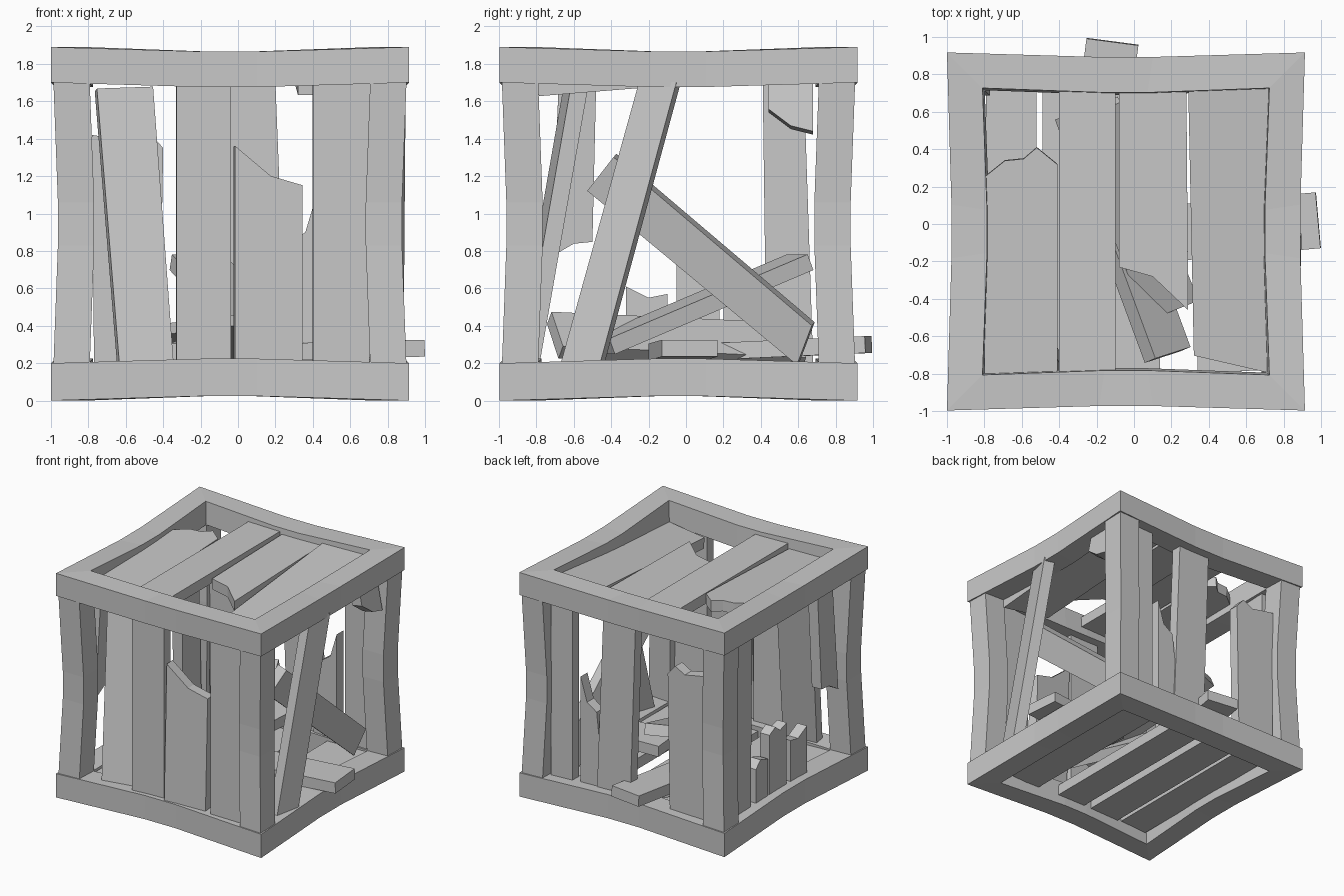
import bpy, bmesh, math
from mathutils import Vector

if "Cube" in bpy.data.objects:
    bpy.data.objects.remove(bpy.data.objects["Cube"], do_unlink=True)

wood = bpy.data.materials.new("grey_wood")
wood.use_nodes = True
grey = (0.58, 0.58, 0.58, 1)
wood.diffuse_color = grey
wood.node_tree.nodes["Principled BSDF"].inputs["Base Color"].default_value = grey

CENTRE = Vector((-0.043, -0.04, 0))
HALF, BEAM, SAG, LIP = 0.957, 0.19, 0.024, 0.012
LOW, HIGH, TOP = 0.19, 1.7, 1.89


def finish(name, bm):
    bmesh.ops.recalc_face_normals(bm, faces=bm.faces)
    mesh = bpy.data.meshes.new(name)
    bm.to_mesh(mesh)
    bm.free()
    mesh.materials.append(wood)
    obj = bpy.data.objects.new(name, mesh)
    bpy.context.collection.objects.link(obj)


def bow(t):
    return SAG * min(1, (1 - abs(t)) / 0.85)


def loft(bm, sections, closed):
    rows = [[bm.verts.new(p) for p in s] for s in sections]
    pairs = list(zip(rows, rows[1:]))
    if closed:
        pairs.append((rows[-1], rows[0]))
    else:
        bm.faces.new(rows[0])
        bm.faces.new(rows[-1])
    n = len(rows[0])
    for a, b in pairs:
        for i in range(n):
            j = (i + 1) % n
            bm.faces.new((a[i], a[j], b[j], b[i]))


# Square frame whose four sides sag towards the middle
def ring(name, z0, z1, way):
    inner = HALF - BEAM
    profile = ((HALF, z0), (HALF, z1), (inner - LIP * max(way, 0), z1), (inner + LIP * min(way, 0), z0))
    sections = []
    for k in range(4):
        c, s = round(math.cos(k * math.pi / 2)), round(math.sin(k * math.pi / 2))
        for t in (-1, -0.15, 0.15):
            b = bow(t)
            sec = []
            for r, z in profile:
                x, y = r - b, r * t
                sec.append(CENTRE + Vector((c * x - s * y, s * x + c * y, z + way * b)))
            sections.append(sec)
    bm = bmesh.new()
    loft(bm, sections, True)
    finish(name, bm)


ring("bottom_frame", 0, 0.2, 1)
ring("top_frame", HIGH, TOP, -1)

# Corner posts, pinched inwards at half height
for side_x, x_name in ((-1, "right"), (1, "left")):
    for side_y, y_name in ((-1, "front"), (1, "back")):
        sections = []
        for t in (-1, -0.15, 0.15, 1):
            r = 0.847 - bow(t)
            mid = CENTRE + Vector((side_x * r, side_y * r, 0.945 + 0.765 * t))
            sections.append([mid + Vector((u, v, 0)) * 0.097
                             for u, v in ((-1, -1), (1, -1), (1, 1), (-1, 1))])
        bm = bmesh.new()
        loft(bm, sections, False)
        finish(f"{y_name}_{x_name}_post", bm)

PLANES = {
    "front": lambda u, v, d: (u, d, v),
    "side": lambda u, v, d: (d, u, v),
    "flat": lambda u, v, d: (u, v, d),
}


# Plank cut from an outline in one of the crate's planes, tilted by lean and twist
def plank(name, plane, depth, outline, lean=0, twist=0, thick=0.09):
    place = PLANES[plane]
    mu = sum(p[0] for p in outline) / len(outline)
    mv = sum(p[1] for p in outline) / len(outline)
    sections = []
    for side in (-thick / 2, thick / 2):
        sections.append([place(u - twist * side, v - lean * side,
                               depth + side + lean * (v - mv) + twist * (u - mu))
                         for u, v in outline])
    bm = bmesh.new()
    loft(bm, sections, False)
    finish(name, bm)


# Front planks
F = -0.89
plank("front_plank_leaning", "front", -0.72,
      [(-0.64, LOW), (-0.35, LOW), (-0.46, 1.67), (-0.76, 1.66)], lean=0.185, twist=0.13)
plank("front_plank_upright", "front", F,
      [(-0.33, LOW), (-0.04, LOW), (-0.04, HIGH), (-0.33, HIGH)], twist=0.04)
plank("front_plank_broken", "front", F + 0.01,
      [(-0.02, LOW), (0.34, LOW), (0.34, 1.15), (0.17, 1.2), (-0.02, 1.36)], lean=0.03, twist=0.1)
plank("front_plank_end", "front", F,
      [(0.4, LOW), (0.7, LOW), (0.71, HIGH), (0.4, HIGH)], twist=0.04)

# Back planks
B = 0.77
plank("back_plank_broken", "front", B,
      [(-0.77, LOW), (-0.42, LOW), (-0.4, 1.35), (-0.47, 1.43), (-0.56, 1.38), (-0.66, 1.4), (-0.78, 1.42)])
plank("back_plank_leaning", "front", B, [(-0.05, LOW), (0.26, LOW), (0.2, HIGH), (-0.1, HIGH)])
plank("back_plank_split", "front", B - 0.01,
      [(0.2, LOW), (0.42, LOW), (0.42, 1.1), (0.36, 0.9), (0.27, 0.84)])
plank("back_plank_end", "front", B, [(0.49, LOW), (0.69, LOW), (0.69, HIGH), (0.49, HIGH)])

# Left side planks
L = 0.82
plank("left_plank_leaning", "side", L,
      [(-0.66, LOW), (-0.45, LOW), (-0.04, HIGH), (-0.24, HIGH)], lean=-0.06, twist=0.25)
plank("left_plank_stub", "side", L - 0.02,
      [(0.44, HIGH), (0.44, 1.55), (0.56, 1.46), (0.68, 1.43), (0.68, HIGH)], lean=-0.2)
plank("left_plank_fallen", "side", 0.65,
      [(-0.52, 1.13), (-0.38, 1.31), (0.68, 0.41), (0.6, 0.2)], lean=0.2, twist=0.17)

# Right side planks
R = -0.86
plank("right_plank_hanging", "side", R,
      [(-0.72, 0.77), (-0.6, 0.84), (-0.5, 0.85), (-0.48, HIGH), (-0.68, HIGH)], lean=0.03)
plank("right_plank_upright", "side", R, [(0.43, LOW), (0.68, LOW), (0.63, HIGH), (0.41, HIGH)])
plank("right_stub_low", "side", R, [(0.2, LOW), (0.36, LOW), (0.36, 0.5), (0.3, 0.56), (0.2, 0.53)])
plank("right_stub_tall", "side", R,
      [(-0.05, LOW), (0.18, LOW), (0.18, 0.72), (0.1, 0.76), (0.04, 0.71), (-0.05, 0.74)])
plank("right_stub_ragged", "side", R,
      [(-0.32, LOW), (-0.1, LOW), (-0.1, 0.57), (-0.2, 0.55), (-0.32, 0.61)])

# Top planks
T = 1.79
plank("top_plank_broken", "flat", T - 0.01,
      [(-0.8, -0.82), (-0.41, -0.82), (-0.41, 0.32), (-0.52, 0.41), (-0.59, 0.35), (-0.69, 0.34), (-0.79, 0.26)],
      lean=0.04)
plank("top_plank_full", "flat", T, [(-0.4, -0.8), (-0.1, -0.8), (-0.1, 0.73), (-0.4, 0.73)])
plank("top_plank_snapped", "flat", T - 0.03,
      [(-0.08, 0.73), (-0.08, -0.23), (0.1, -0.28), (0.29, -0.46), (0.28, 0.73)], lean=0.02)
plank("top_plank_slanted", "flat", T - 0.055,
      [(0.32, -0.7), (0.71, -0.79), (0.72, 0.74), (0.29, 0.73)], lean=0.08)

# Floor planks
for i, (x0, x1) in enumerate(((-0.79, -0.52), (-0.49, -0.2), (-0.13, 0.14), (0.34, 0.7))):
    plank(f"floor_plank_{i + 1}", "flat", 0.14, [(x0, -0.8), (x1, -0.78), (x1, 0.74), (x0, 0.74)])


# Loose boards lying inside the crate
def board(name, start, end, width, roll=0, thick=0.09):
    a, b = Vector(start), Vector(end)
    along = (b - a).normalized()
    across = along.cross(Vector((0, 0, 1))).normalized()
    up = across.cross(along)
    c, s = math.cos(roll), math.sin(roll)
    w, h = (across * c + up * s) * width / 2, (up * c - across * s) * thick / 2
    bm = bmesh.new()
    loft(bm, [[p + w + h, p - w + h, p - w - h, p + w - h] for p in (a, b)], False)
    finish(name, bm)


board("loose_board_raised", (0.2, -0.45, 0.29), (-0.22, 0.61, 0.74), 0.3)
board("loose_board_long", (0.18, -0.7, 0.35), (-0.3, 0.6, 0.29), 0.27, -0.75)
board("loose_board_back", (-0.115, 0.975, 0.3), (-0.23, 0.1, 0.26), 0.28)
board("loose_board_left", (0.985, 0.02, 0.28), (0.2, -0.05, 0.26), 0.3)
